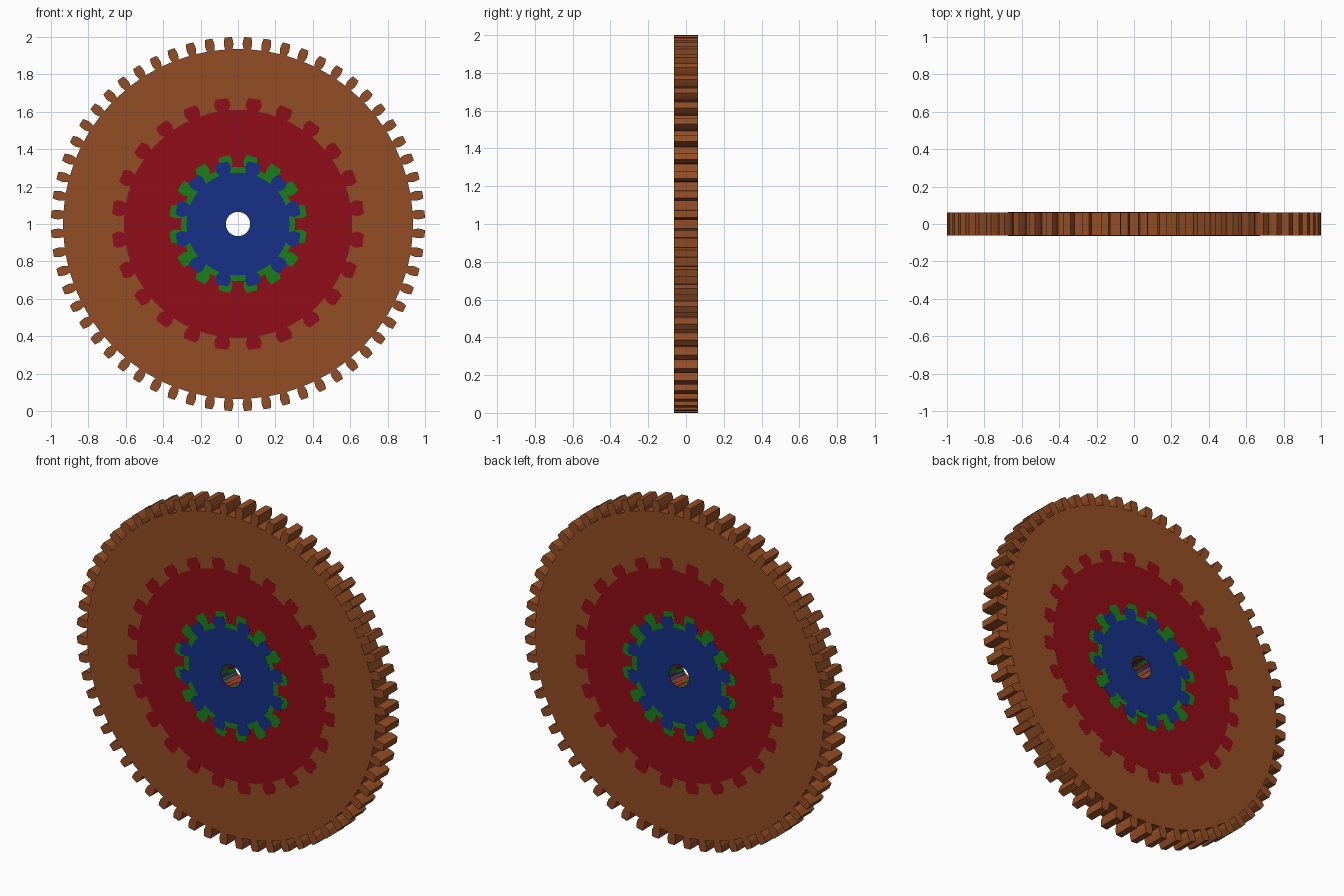
import bpy
import math

if "Cube" in bpy.data.objects:
    bpy.data.objects.remove(bpy.data.objects["Cube"])

HOLE = 0.065
TOOTH_HEIGHT = 0.065
HALF_DEPTH = 0.0625


def make_material(name, rgb):
    mat = bpy.data.materials.new(name)
    mat.use_nodes = True
    color = (*rgb, 1)
    mat.diffuse_color = color
    mat.node_tree.nodes["Principled BSDF"].inputs["Base Color"].default_value = color
    return mat


def polar(radius, angle):
    return radius * math.sin(angle), radius * math.cos(angle)


def gear_outline(teeth, tip_radius, width):
    """Bulged teeth, with a gap centred on the vertical axis."""
    root = tip_radius - TOOTH_HEIGHT
    # half width as a share of the full width, height as a share of the tooth
    side = [(-0.38, 0), (-0.5, 0.4), (-0.46, 0.7), (-0.36, 1)]
    tooth = side + [(-w, h) for w, h in reversed(side)]
    points = []
    for i in range(teeth):
        centre = (i + 0.5) * math.tau / teeth
        for w, h in tooth:
            points.append(polar(root + h * TOOTH_HEIGHT, centre + w * width / root))
        points.append(polar(root, centre + math.pi / teeth))
    return points


def add_loop(curve, points):
    spline = curve.splines.new("POLY")
    spline.points.add(len(points) - 1)
    for p, (x, y) in zip(spline.points, points):
        p.co = (x, y, 0, 1)
    spline.use_cyclic_u = True


def make_gear(name, teeth, tip_radius, width, half_depth, mat):
    curve = bpy.data.curves.new(name, "CURVE")
    curve.dimensions = "2D"
    curve.fill_mode = "BOTH"
    curve.extrude = half_depth
    add_loop(curve, gear_outline(teeth, tip_radius, width))
    add_loop(curve, [polar(HOLE, i * math.tau / 48) for i in range(48)])
    curve.materials.append(mat)
    gear = bpy.data.objects.new(name, curve)
    bpy.context.collection.objects.link(gear)
    gear.rotation_euler.x = math.pi / 2
    gear.location.z = 1

    bpy.ops.object.select_all(action="DESELECT")
    gear.select_set(True)
    bpy.context.view_layer.objects.active = gear
    bpy.ops.object.convert(target="MESH")
    bpy.ops.object.shade_smooth_by_angle(angle=math.radians(10))


# Nested gears, each a hairline prouder than the one around it
gears = [
    ("outer_gear", 60, 1.0, 0.05, (0.29, 0.075, 0.018)),
    ("middle_gear", 24, 0.675, 0.082, (0.28, 0.004, 0.009)),
    ("small_gear", 16, 0.37, 0.065, (0.01, 0.21, 0.01)),
    ("inner_gear", 12, 0.34, 0.075, (0.008, 0.03, 0.24)),
]
for step, (name, teeth, radius, width, rgb) in enumerate(gears):
    make_gear(name, teeth, radius, width, HALF_DEPTH + step * 0.0006,
              make_material(name + "_paint", rgb))
